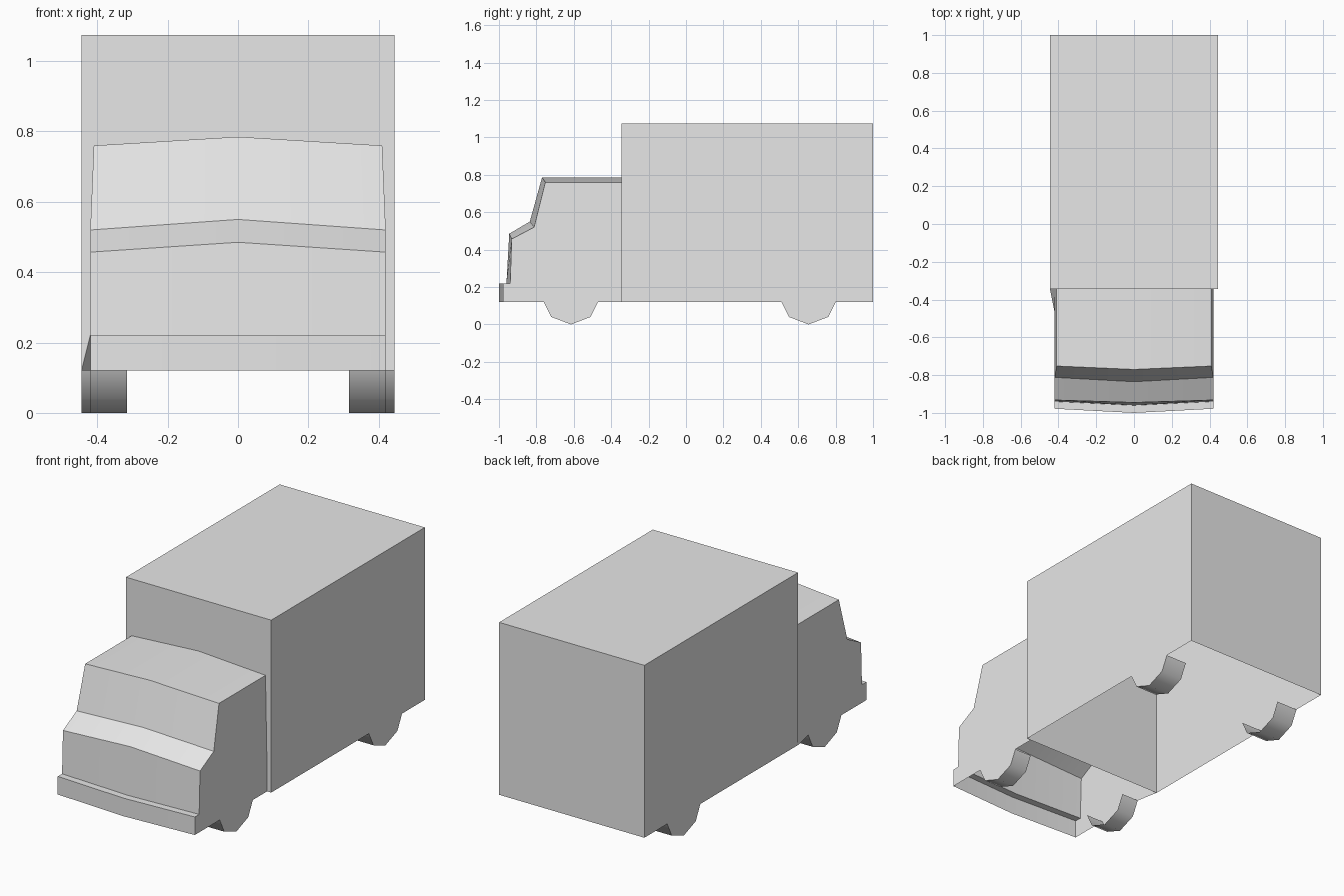
import bpy
import bmesh
from math import radians

cube = bpy.data.objects.get("Cube")
if cube:
    bpy.data.objects.remove(cube, do_unlink=True)

grey = bpy.data.materials.new("plain grey")
grey.use_nodes = True
colour = (0.8, 0.8, 0.8, 1)
grey.diffuse_color = colour
grey.node_tree.nodes["Principled BSDF"].inputs["Base Color"].default_value = colour

FLOOR, JOIN, BACK = 0.12, -0.345, 1.0
BOX_X, BOX_TOP, CAB_X, WHEEL_X = 0.445, 1.075, 0.42, 0.315


def finish(name, bm, angle):
    mesh = bpy.data.meshes.new(name)
    bm.to_mesh(mesh)
    bm.free()
    mesh.materials.append(grey)
    ob = bpy.data.objects.new(name, mesh)
    bpy.context.collection.objects.link(ob)
    bpy.ops.object.select_all(action='DESELECT')
    ob.select_set(True)
    bpy.context.view_layer.objects.active = ob
    bpy.ops.object.shade_smooth_by_angle(angle=radians(angle))


def wheel_arc(y):
    """Lower half of a coarse wheel, from front to back, as (y, z)."""
    return [(y - 0.145, FLOOR), (y - 0.105, 0.04), (y, 0),
            (y + 0.105, 0.04), (y + 0.145, FLOOR)]


def wheel_treads(name, y, outer):
    for side, sign in (("left", 1), ("right", -1)):
        bm = bmesh.new()
        rows = [[bm.verts.new((sign * x, py, pz)) for x in (WHEEL_X, outer)]
                for py, pz in wheel_arc(y)]
        for a, b in zip(rows, rows[1:]):
            face = (a[0], b[0], b[1], a[1])
            bm.faces.new(face if sign < 0 else face[::-1])
        bm.normal_update()
        for f in bm.faces:
            if f.normal.z > 0:
                f.normal_flip()
        finish(f"{side}_{name}", bm, 80)


# Cargo box: open underneath, side walls run down into the rear wheel discs
bm = bmesh.new()
outline = [(JOIN, FLOOR)] + wheel_arc(0.655) + [(BACK, FLOOR), (BACK, BOX_TOP), (JOIN, BOX_TOP)]
right, left = ([bm.verts.new((x, y, z)) for y, z in outline] for x in (-BOX_X, BOX_X))
bm.faces.new(left)
bm.faces.new(right[::-1])
for i, j in ((-3, -2), (-2, -1), (-1, 0)):
    bm.faces.new((left[j], left[i], right[i], right[j]))
bmesh.ops.recalc_face_normals(bm, faces=bm.faces[:])
finish("cargo_box", bm, 30)

# Cab: bowed front skin, given as centre (y, z) and side (x, y, z) points
centre = [(-1, FLOOR), (-1, 0.22), (-0.96, 0.22), (-0.945, 0.485),
          (-0.835, 0.55), (-0.77, 0.785), (JOIN, 0.785)]
edge = [(CAB_X, -0.978, FLOOR), (CAB_X, -0.978, 0.22), (CAB_X, -0.94, 0.22),
        (CAB_X, -0.932, 0.457), (CAB_X, -0.812, 0.52), (0.41, -0.752, 0.76), (0.41, JOIN, 0.76)]
bm = bmesh.new()
mid = [bm.verts.new((0, y, z)) for y, z in centre]
for sign in (1, -1):
    rim = [bm.verts.new((sign * x, y, z)) for x, y, z in edge]
    for i in range(len(mid) - 1):
        bm.faces.new((mid[i], rim[i], rim[i + 1], mid[i + 1]))
    # Side wall with the front wheel disc; the right rear corner flares out
    rear_x = CAB_X if sign > 0 else BOX_X
    lower = [(CAB_X, JOIN, 0.22), (rear_x, JOIN, FLOOR)]
    lower += [(CAB_X, y, z) for y, z in reversed(wheel_arc(-0.615))]
    bm.faces.new(rim + [bm.verts.new((sign * x, y, z)) for x, y, z in lower])
bmesh.ops.recalc_face_normals(bm, faces=bm.faces[:])
finish("cab", bm, 25)

# Wheel treads
wheel_treads("front_wheel", -0.615, CAB_X)
wheel_treads("rear_wheel", 0.655, BOX_X)
